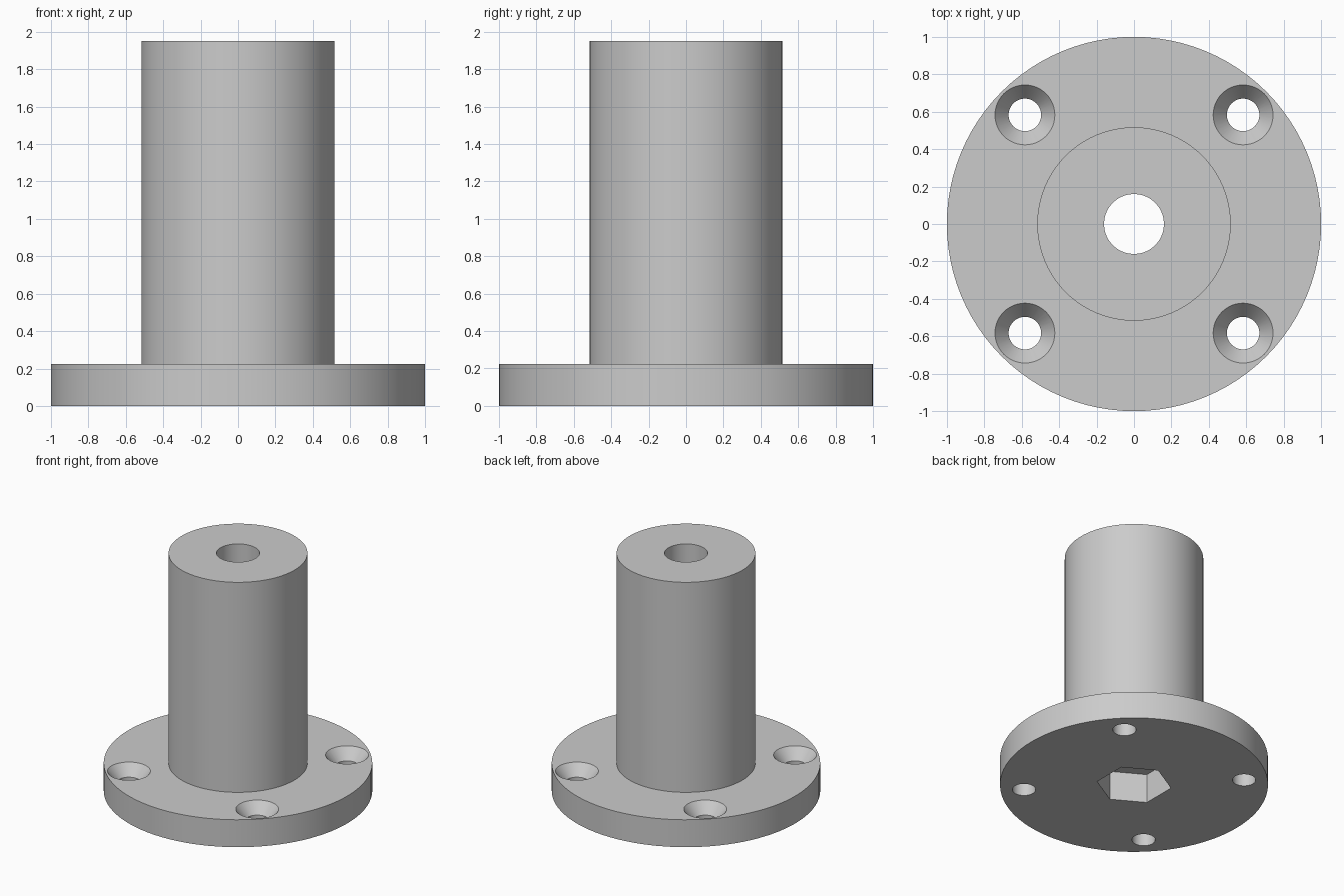
import bpy
import bmesh
import math
from mathutils import Matrix

SEGMENTS = 96
FLANGE_TOP = 0.225
TUBE_TOP = 1.95
SCREW_POS = 0.583

cube = bpy.data.objects.get("Cube")
if cube:
    bpy.data.objects.remove(cube, do_unlink=True)

grey = bpy.data.materials.new("plain grey")
grey.use_nodes = True
grey.diffuse_color = (0.6, 0.6, 0.6, 1)
grey.node_tree.nodes["Principled BSDF"].inputs["Base Color"].default_value = (0.6, 0.6, 0.6, 1)


def make_object(name, bm):
    bmesh.ops.recalc_face_normals(bm, faces=bm.faces)
    mesh = bpy.data.meshes.new(name)
    bm.to_mesh(mesh)
    bm.free()
    mesh.materials.append(grey)
    obj = bpy.data.objects.new(name, mesh)
    bpy.context.collection.objects.link(obj)
    return obj


def lathe(name, profile, centre=(0, 0), segments=SEGMENTS):
    """Spin a closed (radius, height) outline round a vertical axis."""
    bm = bmesh.new()
    verts = [bm.verts.new((r, 0, z)) for r, z in profile]
    edges = [bm.edges.new((v, verts[i - 1])) for i, v in enumerate(verts)]
    bmesh.ops.spin(bm, geom=verts + edges, cent=(0, 0, 0), axis=(0, 0, 1),
                   angle=math.tau, steps=segments)
    bmesh.ops.remove_doubles(bm, verts=bm.verts, dist=1e-5)
    bmesh.ops.translate(bm, verts=bm.verts, vec=(*centre, 0))
    return make_object(name, bm)


# Flange, tube and through bore as one turned solid
body = lathe("flanged_tube", [
    (0.16, 0), (1, 0), (1, FLANGE_TOP),
    (0.517, FLANGE_TOP), (0.517, TUBE_TOP), (0.16, TUBE_TOP)])

# Countersunk screw hole cutters
cutters = []
for sx in (-1, 1):
    for sy in (-1, 1):
        cutters.append(lathe("screw_hole_cutter", [
            (0, -0.1), (0.087, -0.1), (0.087, FLANGE_TOP - 0.09),
            (0.16, FLANGE_TOP), (0.16, 0.4), (0, 0.4)],
            (sx * SCREW_POS, sy * SCREW_POS), 48))

# Hexagonal nut pocket cutter, corners towards front and back
bm = bmesh.new()
bmesh.ops.create_cone(
    bm, cap_ends=True, segments=6, radius1=0.28, radius2=0.28, depth=0.48,
    matrix=Matrix.Rotation(0, 4, "Z"))
corner = max(bm.verts, key=lambda v: v.co.y).co
if corner.y < 0.27:
    bmesh.ops.rotate(bm, verts=bm.verts, matrix=Matrix.Rotation(math.radians(30), 3, "Z"))
cutters.append(make_object("nut_pocket_cutter", bm))

# Cut the holes and the pocket
for cutter in cutters:
    cutter.hide_render = True
    cut = body.modifiers.new("cut", "BOOLEAN")
    cut.operation = "DIFFERENCE"
    cut.solver = "EXACT"
    cut.object = cutter

bpy.context.view_layer.update()
graph = bpy.context.evaluated_depsgraph_get()
finished = bpy.data.meshes.new_from_object(body.evaluated_get(graph))
body.modifiers.clear()
body.data = finished
for cutter in cutters:
    bpy.data.objects.remove(cutter, do_unlink=True)

# Smooth the round walls, keep the rims crisp
bpy.ops.object.select_all(action="DESELECT")
body.select_set(True)
bpy.context.view_layer.objects.active = body
bpy.ops.object.shade_smooth_by_angle(angle=math.radians(30))
